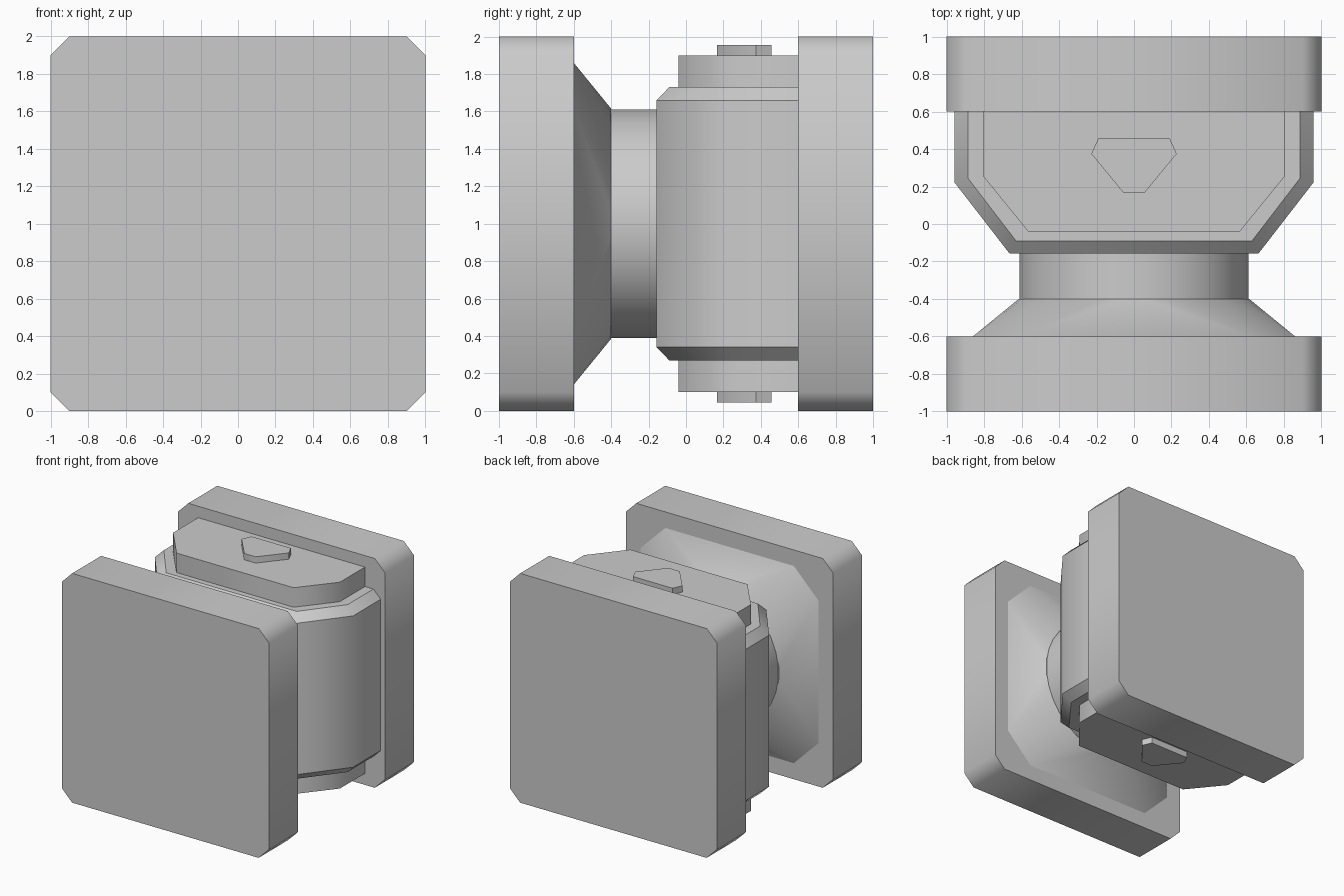
import bpy
import bmesh
from math import cos, sin, pi, radians

cube = bpy.data.objects.get("Cube")
if cube:
    bpy.data.objects.remove(cube)

GREY = (0.6, 0.6, 0.6, 1)
grey = bpy.data.materials.new("plain grey")
grey.use_nodes = True
grey.diffuse_color = GREY
grey.node_tree.nodes["Principled BSDF"].inputs["Base Color"].default_value = GREY

MID = 1.0  # height of the centre line


def finish(name, bm, level):
    """Smooth the sides, keeping rims (edges within one level) and hard corners sharp."""
    bmesh.ops.recalc_face_normals(bm, faces=bm.faces)
    for f in bm.faces:
        f.smooth = True
    for e in bm.edges:
        a, b = e.verts
        rim = abs(level(a.co) - level(b.co)) < 1e-4
        e.smooth = not rim and e.calc_face_angle(0) < radians(55)
    mesh = bpy.data.meshes.new(name)
    bm.to_mesh(mesh)
    bm.free()
    mesh.materials.append(grey)
    obj = bpy.data.objects.new(name, mesh)
    bpy.context.collection.objects.link(obj)


def loft(name, rings, level):
    """Skin a list of rings of equal size and cap both ends."""
    bm = bmesh.new()
    loops = [[bm.verts.new(p) for p in ring] for ring in rings]
    n = len(loops[0])
    for low, high in zip(loops, loops[1:]):
        for i in range(n):
            j = (i + 1) % n
            bm.faces.new((low[i], low[j], high[j], high[i]))
    bm.faces.new(loops[0])
    bm.faces.new(loops[-1])
    finish(name, bm, level)


def along_y(p):
    return p.y


def along_z(p):
    return p.z


def cut_square(half, flat, y):
    """Square with cut corners, upright in the xz plane."""
    quarter = [(half, -flat), (half, flat)]
    pts = []
    for _ in range(4):
        pts += quarter
        quarter = [(-v, u) for u, v in quarter]
    return [(u, y, MID + v) for u, v in pts]


def circle(r, y, sides=32):
    """Upright ring with a flat side on each axis."""
    r /= cos(pi / sides)
    turns = [2 * pi * (i + 0.5) / sides for i in range(sides)]
    return [(r * cos(t), y, MID + r * sin(t)) for t in turns]


def mirrored(half_plan):
    """Complete a plan given by its +x half."""
    return half_plan + [(-x, y) for x, y in reversed(half_plan)]


def at(plan, z):
    return [(x, y, z) for x, y in plan]


# Front and back plates
for name, y0 in (("front_plate", -1.0), ("back_plate", 0.6)):
    loft(name, [cut_square(1, 0.9, y0), cut_square(1, 0.9, y0 + 0.4)], along_y)

# Flared neck from the front plate to the round hub
bm = bmesh.new()
for p in cut_square(0.86, 0.62, -0.6) + circle(0.615, -0.4):
    bm.verts.new(p)
bmesh.ops.convex_hull(bm, input=bm.verts)
bmesh.ops.dissolve_limit(bm, angle_limit=0.001, verts=bm.verts, edges=bm.edges)
finish("flared_neck", bm, along_y)

# Round hub
loft("hub", [circle(0.61, -0.4), circle(0.61, -0.15)], along_y)

# Main housing with bevelled top and bottom rims
outer = mirrored([(0.665, -0.157), (0.957, 0.22), (0.957, 0.6)])
inner = mirrored([(0.63, -0.09), (0.887, 0.245), (0.887, 0.6)])
loft("housing", [at(inner, 0.27), at(outer, 0.34), at(outer, 1.66), at(inner, 1.73)], along_z)

# Stepped slab and small lug, showing at both ends of the housing
slab = mirrored([(0.565, -0.04), (0.805, 0.255), (0.805, 0.6)])
loft("end_slab", [at(slab, 0.1), at(slab, 1.9)], along_z)
lug = mirrored([(0.055, 0.165), (0.228, 0.375), (0.19, 0.458)])
loft("end_lug", [at(lug, 0.045), at(lug, 1.955)], along_z)
